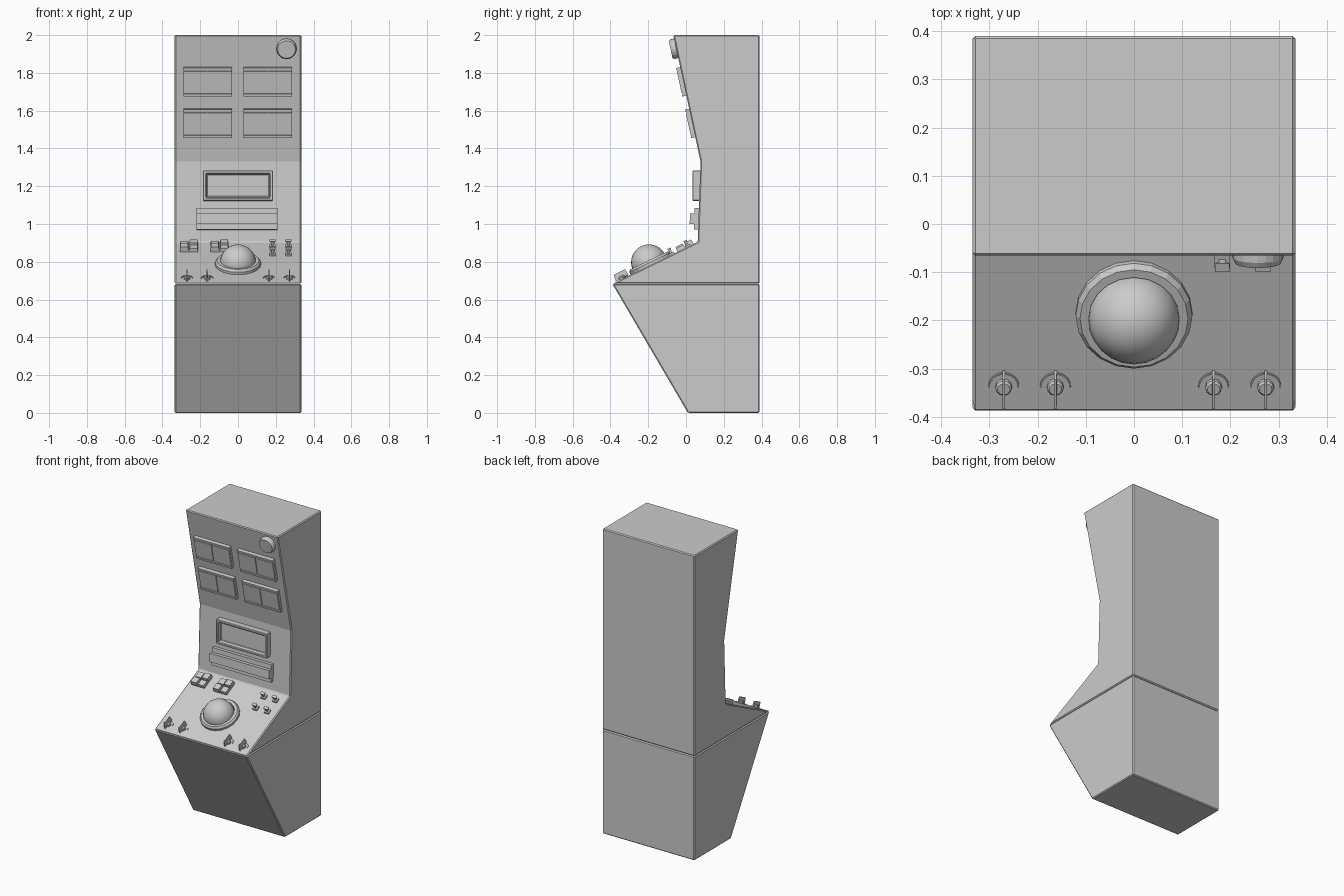
import bpy, bmesh, math
from mathutils import Matrix, Vector

if "Cube" in bpy.data.objects:
    bpy.data.objects.remove(bpy.data.objects["Cube"])

W = 0.335  # half width


def finish(bm, name, mat=None, bevel=0, smooth=False):
    bmesh.ops.recalc_face_normals(bm, faces=bm.faces)
    me = bpy.data.meshes.new(name)
    bm.to_mesh(me)
    bm.free()
    ob = bpy.data.objects.new(name, me)
    bpy.context.collection.objects.link(ob)
    if mat:
        ob.matrix_world = mat
    if bevel:
        m = ob.modifiers.new("bevel", 'BEVEL')
        m.width, m.segments, m.limit_method = bevel, 1, 'ANGLE'
        m.angle_limit = math.radians(30)
    if smooth:
        for p in me.polygons:
            p.use_smooth = True
    return ob


def prism(name, pts, half, bevel=0):
    """Extrude a (y, z) profile across x."""
    bm = bmesh.new()
    f = bm.faces.new([bm.verts.new((-half, y, z)) for y, z in pts])
    r = bmesh.ops.extrude_face_region(bm, geom=[f])
    vs = [v for v in r["geom"] if isinstance(v, bmesh.types.BMVert)]
    bmesh.ops.translate(bm, verts=vs, vec=(2 * half, 0, 0))
    return finish(bm, name, None, bevel)


def surface(p0, p1):
    """Frame placer on a sloped face: local x across, y up the face, z outward."""
    t = Vector((0, p1[0] - p0[0], p1[1] - p0[1])).normalized()
    n = Vector((1, 0, 0)).cross(t)

    def at(x, z):
        y = p0[0] + (p1[0] - p0[0]) * (z - p0[1]) / (p1[1] - p0[1])
        m = Matrix(((1, t.x, n.x), (0, t.y, n.y), (0, t.z, n.z))).to_4x4()
        m.translation = (x, y, z)
        return m
    return at


def add_box(bm, c, s, taper=1):
    """Box with base centre c and size s; taper scales the top in x and y."""
    r = bmesh.ops.create_cube(bm, size=1)
    for v in r["verts"]:
        k = taper if v.co.z > 0 else 1
        v.co = (c[0] + v.co.x * s[0] * k, c[1] + v.co.y * s[1] * k,
                c[2] + (v.co.z + 0.5) * s[2])
    return r["verts"]


def lathe(name, pts, mat, n=20, close=False, arc=math.tau):
    """Spin a (radius, height) profile about local z."""
    bm = bmesh.new()
    vs = [bm.verts.new((r, 0, h)) for r, h in pts]
    es = [bm.edges.new(vs[i:i + 2]) for i in range(len(vs) - 1)]
    if close:
        es.append(bm.edges.new((vs[-1], vs[0])))
    bmesh.ops.spin(bm, geom=vs + es, cent=(0, 0, 0), axis=(0, 0, 1), angle=arc, steps=n)
    bmesh.ops.remove_doubles(bm, verts=bm.verts, dist=1e-5)
    return finish(bm, name, mat)


# cabinet bodies
prism("lower_cabinet", [(0.01, 0), (0.39, 0), (0.39, 0.683), (-0.39, 0.683)], W, 0.006)
prism("upper_cabinet", [(-0.39, 0.684), (0.39, 0.684), (0.39, 2.0), (-0.067, 2.0),
                        (0.077, 1.33), (0.062, 0.905)], W, 0.006)

console = surface((-0.385, 0.690), (0.062, 0.905))
wall = surface((0.062, 0.905), (0.077, 1.33))
head = surface((0.077, 1.33), (-0.067, 2.0))

# display windows on the head, each a frame with two plates
for i, x in enumerate((-0.16, 0.158)):
    for j, z in enumerate((1.535, 1.755)):
        bm = bmesh.new()
        add_box(bm, (0, 0, -0.005), (0.258, 0.154, 0.02))
        for s in (-1, 1):
            add_box(bm, (s * 0.0645, 0, 0.01), (0.125, 0.118, 0.012))
            add_box(bm, (0, s * 0.070, 0.01), (0.258, 0.014, 0.012))
        finish(bm, f"display_window_{i}_{j}", head(x, z))

# round lamp
lathe("round_lamp", [(0, -0.005), (0.053, -0.005), (0.053, 0.018), (0.047, 0.03), (0, 0.03)],
      head(0.257, 1.93))

# screen with sloped recess
bm = bmesh.new()
add_box(bm, (0, 0, -0.01), (0.37, 0.16, 0.046))
bm.faces.ensure_lookup_table()
front = max(bm.faces, key=lambda f: f.calc_center_median().z)
bmesh.ops.recalc_face_normals(bm, faces=bm.faces)
bmesh.ops.inset_region(bm, faces=[front], thickness=0.021)
bmesh.ops.inset_region(bm, faces=[front], thickness=0.009, depth=-0.022)
finish(bm, "screen", Matrix.Translation((0, 0.071, 1.203)) @ Matrix.Rotation(math.pi / 2, 4, 'X'),
       0.003)

# slot bar below the screen
bm = bmesh.new()
add_box(bm, (0, 0, -0.01), (0.43, 0.115, 0.033))
add_box(bm, (0, 0, 0.02), (0.43, 0.056, 0.026))
finish(bm, "slot_bar", wall(-0.005, 1.027))

# track ball and its collar
lathe("ball_collar", [(0.121, -0.01), (0.121, 0.012), (0.112, 0.024), (0.094, 0.024),
                      (0.094, -0.01)], console(0, 0.786), 20, True)
bm = bmesh.new()
bmesh.ops.create_uvsphere(bm, u_segments=24, v_segments=14, radius=0.095)
finish(bm, "track_ball", Matrix.Translation((0, -0.196, 0.797)), smooth=True)

# push button clusters
for i, x in enumerate((-0.26, -0.098)):
    bm = bmesh.new()
    add_box(bm, (0, 0, -0.005), (0.096, 0.096, 0.012))
    for k, (sx, sy) in enumerate(((-1, -1), (1, -1), (-1, 1), (1, 1))):
        add_box(bm, (sx * 0.025, sy * 0.025, 0.005), (0.045, 0.045, (0.022, 0.014)[k in (1, 2)]), 0.9)
    finish(bm, f"button_cluster_{i}", console(x, 0.874))

# small toggle switches
for i, x in enumerate((0.183, 0.267)):
    for j, z in enumerate((0.839, 0.880)):
        bm = bmesh.new()
        add_box(bm, (0, 0, -0.005), (0.032, 0.03, 0.014))
        add_box(bm, (0, 0, 0.008), (0.012, 0.012, 0.018), 1.2)
        add_box(bm, (0, 0, 0.024), (0.022, 0.014, 0.012), 1.4)
        finish(bm, f"toggle_switch_{i}_{j}", console(x, z))

# front dial levers: hub, thin blade and a flat scale arc
for i, x in enumerate((-0.27, -0.163, 0.165, 0.273)):
    m = console(x, 0.713)
    lathe(f"lever_hub_{i}", [(0, -0.005), (0.017, -0.005), (0.017, 0.008), (0.013, 0.013),
                             (0, 0.013)], m, 12)
    bm = bmesh.new()
    add_box(bm, (0, 0, 0.0), (0.006, 0.075, 0.036), 0.9)
    finish(bm, f"lever_blade_{i}", m)
    lathe(f"lever_scale_{i}", [(0.029, -0.002), (0.032, -0.002), (0.032, 0.003), (0.029, 0.003)],
          m, 12, True, math.pi)
